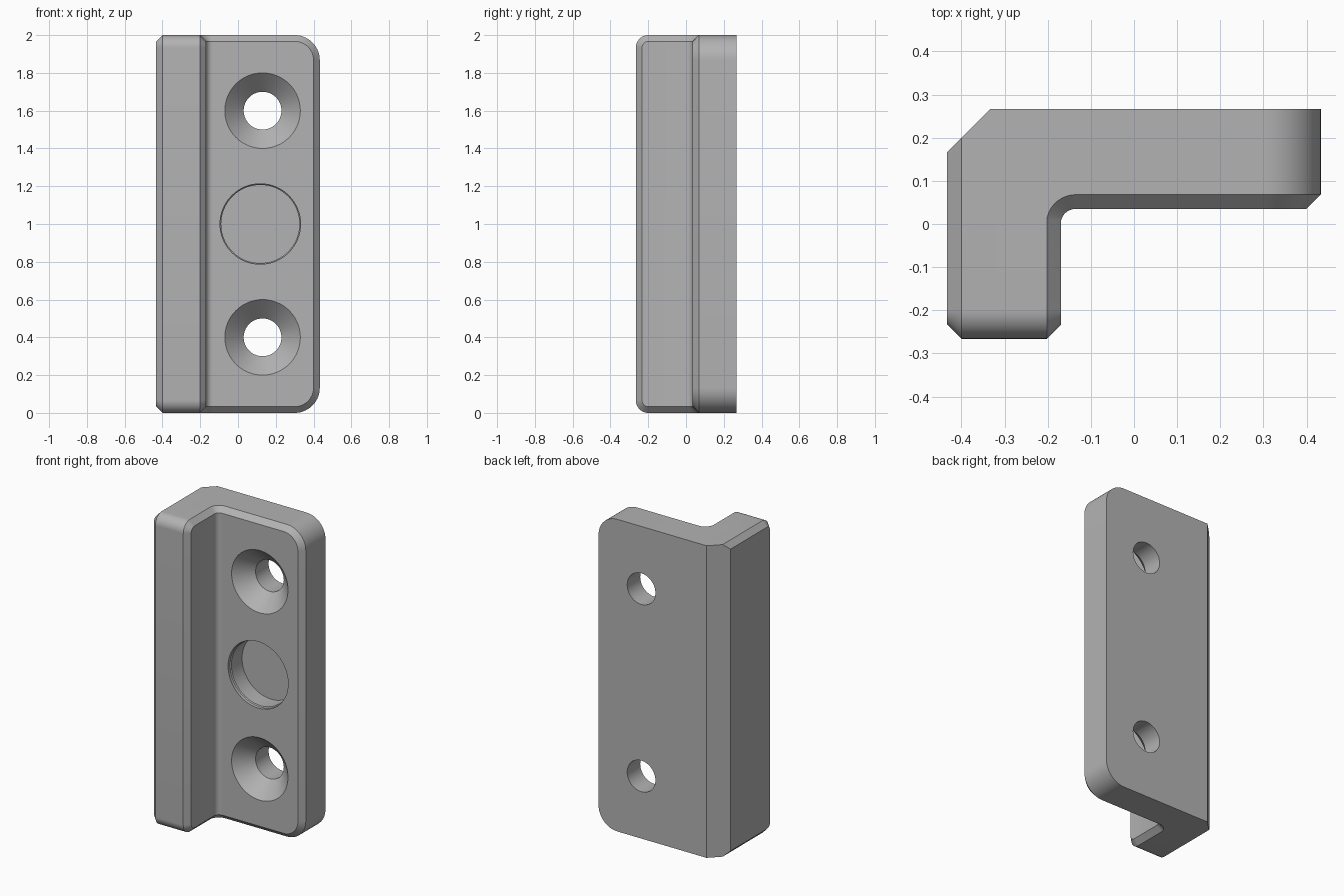
import bpy, bmesh
from math import sin, cos, pi

if "Cube" in bpy.data.objects:
    bpy.data.objects.remove(bpy.data.objects["Cube"], do_unlink=True)

H = 2.0                      # height
C = 0.033                    # edge chamfer
X0, X1 = -0.433, 0.433       # left and right limits
Y0, Y1 = -0.266, 0.267       # front and back limits
LEG_X, PLATE_Y = -0.169, 0.035
FILLET = (-0.135, 0.0)       # centre of the inner fillet

grey = bpy.data.materials.new("grey")
grey.use_nodes = True
grey.diffuse_color = (0.45, 0.45, 0.45, 1)
grey.node_tree.nodes["Principled BSDF"].inputs["Base Color"].default_value = grey.diffuse_color


def loft(name, rings):
    """Closed solid through matching rings of points."""
    bm = bmesh.new()
    loops = [[bm.verts.new(p) for p in ring] for ring in rings]
    for a, b in zip(loops, loops[1:]):
        for i in range(len(a)):
            j = (i + 1) % len(a)
            bm.faces.new((a[i], a[j], b[j], b[i]))
    bm.faces.new(loops[0])
    bm.faces.new(loops[-1])
    bmesh.ops.recalc_face_normals(bm, faces=bm.faces)
    mesh = bpy.data.meshes.new(name)
    bm.to_mesh(mesh)
    bm.free()
    mesh.materials.append(grey)
    obj = bpy.data.objects.new(name, mesh)
    bpy.context.collection.objects.link(obj)
    return obj


def arc(cx, cy, r, start, end, n=14):
    angles = [start + (end - start) * i / n for i in range(n + 1)]
    return [(cx + r * cos(a), cy + r * sin(a)) for a in angles]


def rounded(square, far, r, inset):
    """Upright outline with two rounded corners on its far side."""
    s = 1 if far > square else -1
    edge = [(square, inset)]
    low = arc(0, r, r - inset, -pi / 2, 0)
    high = arc(0, H - r, r - inset, 0, pi / 2)
    return edge + [(far - s * r + s * u, z) for u, z in low + high] + [(square, H - inset)]


def combine(target, tool, operation):
    mod = target.modifiers.new(operation.lower(), "BOOLEAN")
    mod.operation = operation
    mod.solver = "EXACT"
    mod.object = tool
    bpy.context.view_layer.objects.active = target
    bpy.ops.object.modifier_apply(modifier=mod.name)
    bpy.data.objects.remove(tool, do_unlink=True)


# Leg, with chamfered side rims and a large chamfer at the back corner
stations = [(X0, C, Y1 - 0.1), (X0 + C, 0, Y1 - 0.1 + C), (X0 + 0.1, 0, Y1),
            (LEG_X - C, 0, Y1), (LEG_X, C, Y1)]
bracket = loft("bracket", [[(x, y, z) for y, z in rounded(back, Y0, 0.067, inset)]
                           for x, inset, back in stations])

# Screw plate, with a chamfered front rim
plate = loft("plate", [[(x, y, z) for x, z in rounded(-0.3, X1, 0.133, inset)]
                       for y, inset in ((PLATE_Y, C), (PLATE_Y + C, 0), (Y1, 0))])
combine(bracket, plate, "UNION")

# Inner fillet, flared at both ends to follow the rim
cx, cy = FILLET
fillet_rings = []
for z, flare in ((0, C), (C, 0), (H - C, 0), (H, C)):
    curve = arc(cx, cy, PLATE_Y + flare, pi, pi / 2)
    outline = [(-0.3, cy)] + curve + [(cx, 0.15), (-0.3, 0.15)]
    fillet_rings.append([(x, y, z) for x, y in outline])
combine(bracket, loft("fillet", fillet_rings), "UNION")


def bore(name, x, z, profile):
    """Cut a round hole along y from (y, radius) steps."""
    circle = arc(0, 0, 1, 0, 2 * pi, 64)[:-1]
    tool = loft(name, [[(x + r * u, y, z + r * v) for u, v in circle] for y, r in profile])
    tool.hide_render = True
    combine(bracket, tool, "DIFFERENCE")


# Two countersunk screw holes
for z in (0.4, 1.6):
    bore("screw_hole", 0.13, z, ((0.015, 0.22), (0.135, 0.1), (0.3, 0.1)))

# Round blind pocket with a slightly wider mouth
bore("pocket", 0.118, 1.0, ((0.015, 0.213), (0.055, 0.213), (0.06, 0.207), (0.168, 0.207)))

# Smooth curved faces, keep chamfers crisp
bpy.ops.object.select_all(action="DESELECT")
bracket.select_set(True)
bpy.context.view_layer.objects.active = bracket
bpy.ops.object.shade_smooth_by_angle(angle=pi / 7)
